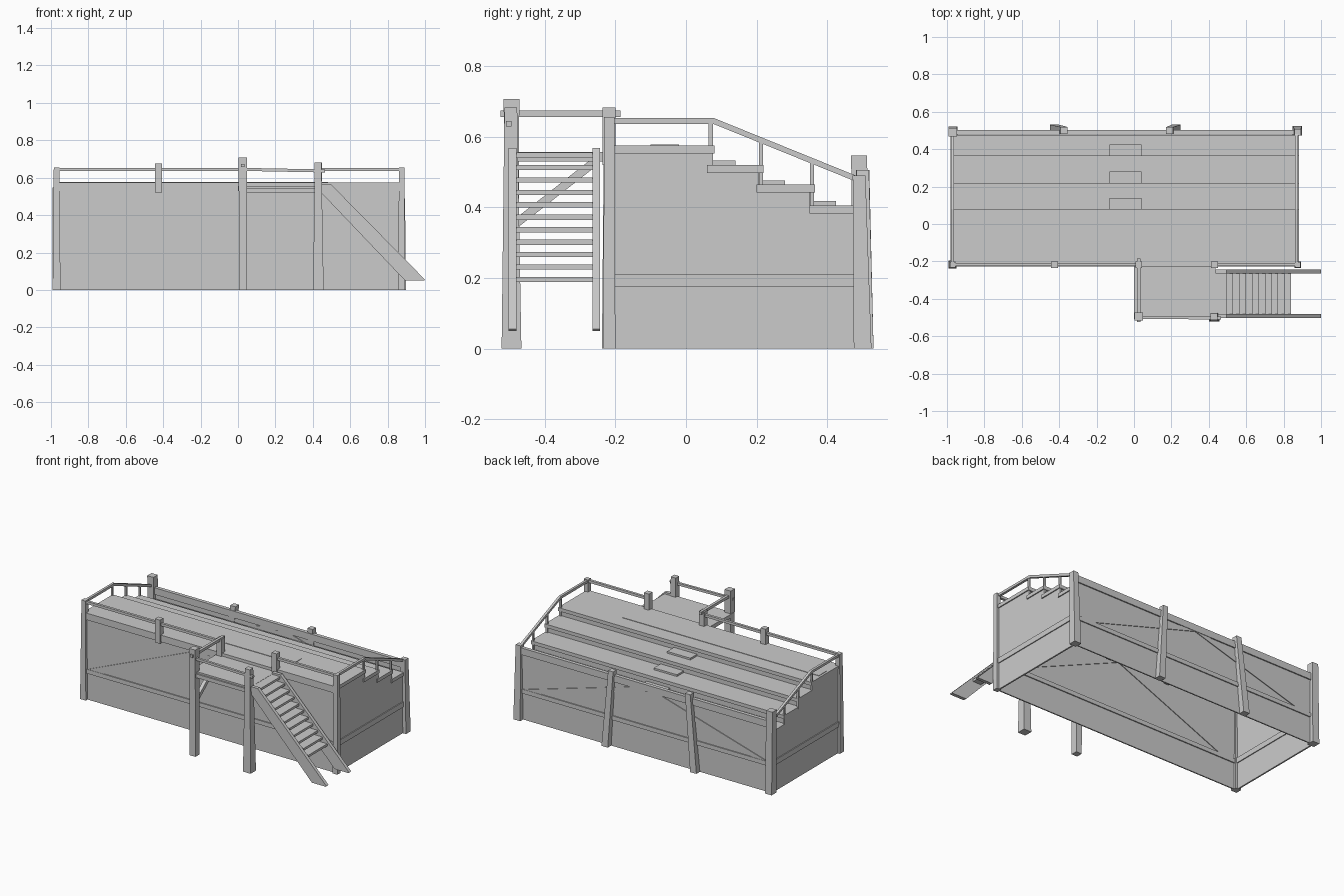
import bpy, bmesh
from mathutils import Vector

cube = bpy.data.objects.get("Cube")
if cube:
    bpy.data.objects.remove(cube)

grey = bpy.data.materials.new("weathered grey")
grey.use_nodes = True
colour = (0.6, 0.6, 0.6, 1)
grey.diffuse_color = colour
grey.node_tree.nodes["Principled BSDF"].inputs["Base Color"].default_value = colour


def loft(name, ring_a, ring_b):
    """Solid between two matching rings of points."""
    bm = bmesh.new()
    a = [bm.verts.new(p) for p in ring_a]
    b = [bm.verts.new(p) for p in ring_b]
    bm.faces.new(a)
    bm.faces.new(b[::-1])
    n = len(a)
    for i in range(n):
        bm.faces.new((a[i], b[i], b[(i + 1) % n], a[(i + 1) % n]))
    bmesh.ops.recalc_face_normals(bm, faces=bm.faces)
    mesh = bpy.data.meshes.new(name)
    bm.to_mesh(mesh)
    bm.free()
    mesh.materials.append(grey)
    obj = bpy.data.objects.new(name, mesh)
    bpy.context.collection.objects.link(obj)
    return obj


def square(x, y, z, w, d):
    return [(x + sx * w / 2, y + sy * d / 2, z)
            for sx, sy in ((-1, -1), (1, -1), (1, 1), (-1, 1))]


def post(name, bottom, top, bw, tw):
    return loft(name, square(*bottom, bw, bw), square(*top, tw, tw))


def box(name, x, y, z):
    c = ((x[0] + x[1]) / 2, (y[0] + y[1]) / 2)
    size = (x[1] - x[0], y[1] - y[0])
    return loft(name, square(*c, z[0], *size), square(*c, z[1], *size))


def prism_x(name, profile, x0, x1):
    return loft(name, [(x0, y, z) for y, z in profile], [(x1, y, z) for y, z in profile])


def prism_y(name, profile, y0, y1):
    return loft(name, [(x, y0, z) for x, z in profile], [(x, y1, z) for x, z in profile])


def beam(name, p, q, size):
    """Square bar between two points."""
    p, q = Vector(p), Vector(q)
    d = (q - p).normalized()
    u = d.cross(Vector((1, 0, 0) if abs(d.x) < 0.9 else (0, 1, 0))).normalized()
    v = d.cross(u)
    ring = [(u * a + v * b) * size / 2 for a, b in ((-1, -1), (1, -1), (1, 1), (-1, 1))]
    return loft(name, [p + r for r in ring], [q + r for r in ring])


LEFT, RIGHT = -0.97, 0.87
FRONT, BACK = -0.215, 0.49
# Tiers: front edge, back edge, top height
TIERS = [(-0.22, 0.08, 0.575), (0.06, 0.22, 0.52), (0.2, 0.365, 0.464), (0.35, 0.475, 0.405)]
THICK = 0.023

# Stepped seating boards, risers and half steps
for i, (y0, y1, top) in enumerate(TIERS):
    box(f"tier_board_{i}", (LEFT - 0.005, RIGHT + 0.012), (y0, y1), (top - THICK, top))
    if i < 3:
        box(f"riser_{i}", (LEFT, RIGHT), (y1 - 0.02, y1 - 0.012), (TIERS[i + 1][2] - 0.01, top - 0.005))
    if i > 0:
        start = TIERS[i - 1][1] - 0.01
        box(f"half_step_{i}", (-0.13, 0.04), (start, TIERS[i - 1][1] + 0.06), (top, top + 0.012))
box("deck_plank", (LEFT + 0.01, 0.48), (-0.1, -0.02), (0.575, 0.578))

# Stepped side walls, with cross beams
side = [(FRONT, 0), (BACK, 0), (BACK, TIERS[3][2] - THICK)]
for i in range(3, -1, -1):
    y0, y1, top = TIERS[i]
    if i < 3:
        side.append((y1 - 0.015, top - THICK))
    if i > 0:
        side.append((TIERS[i - 1][1] - 0.015, top - THICK))
side.append((FRONT, TIERS[0][2] - THICK))
for label, x in (("left_end", LEFT), ("right_end", RIGHT)):
    prism_x(f"{label}_wall", side, x - 0.005, x + 0.005)
    box(f"{label}_cross_beam", (x - 0.011, x + 0.011), (FRONT, BACK), (0.175, 0.21))

# Front and back walls with beams and diagonal braces
for label, y, top in (("front", FRONT, 0.57), ("back", BACK, 0.47)):
    box(f"{label}_wall", (LEFT, RIGHT), (y - 0.004, y + 0.004), (0, top))
    box(f"{label}_mid_beam", (LEFT, RIGHT), (y - 0.011, y + 0.011), (0.175, 0.203))
    box(f"{label}_top_beam", (LEFT, RIGHT), (y - 0.012, y + 0.012), (top - 0.04, top + 0.005))
    peak = top - 0.04
    for s, side_name in ((-1, "left"), (1, "right")):
        shape = [(-0.055 + s * dx, z) for dx, z in
                 ((0.89, 0.203), (0.775, 0.203), (0, peak), (0.11, peak))]
        prism_y(f"{label}_{side_name}_brace", shape, y - 0.009, y + 0.009)

# Corner posts
post("front_left_post", (-0.97, -0.217, 0), (-0.97, -0.217, 0.655), 0.042, 0.03)
post("front_right_post", (0.875, -0.217, 0), (0.875, -0.217, 0.655), 0.034, 0.03)
post("back_left_post", (-0.968, 0.497, 0), (-0.97, 0.49, 0.547), 0.05, 0.045)
post("back_right_post", (0.873, 0.5, 0), (0.875, 0.49, 0.49), 0.05, 0.036)

# Leaning back posts
post("back_post_a", (0.225, 0.508, 0), (0.19, 0.5, 0.505), 0.046, 0.036)
post("back_post_b", (-0.425, 0.508, 0), (-0.375, 0.5, 0.505), 0.046, 0.038)

# Short front posts and front rails
for i, (x, top) in enumerate(((-0.425, 0.677), (0.025, 0.67), (0.43, 0.682))):
    post(f"front_rail_post_{i}", (x, -0.218, 0.52), (x, -0.218, top), 0.036, 0.036)
for i, (x0, x1) in enumerate(((LEFT, 0.025), (0.43, RIGHT))):
    box(f"front_rail_{i}", (x0, x1), (-0.225, -0.208), (0.635, 0.652))

# Sloping side rails with uprights
rail = [(-0.21, 0.652), (0.08, 0.652), (0.48, 0.49), (0.48, 0.473), (0.077, 0.636), (-0.21, 0.636)]
for label, x in (("left_end", LEFT), ("right_end", RIGHT)):
    prism_x(f"{label}_rail", rail, x - 0.008, x + 0.008)
    for i, (y, z0, z1) in enumerate(((0.07, 0.5, 0.645), (0.212, 0.45, 0.588), (0.357, 0.39, 0.53))):
        post(f"{label}_upright_{i}", (x, y, z0), (x, y, z1), 0.012, 0.012)

# Entrance platform with posts, rails and brace
box("platform", (0, 0.435), (-0.495, -0.22), (0.53, 0.556))
box("platform_front_beam", (0.02, 0.43), (-0.505, -0.49), (0.52, 0.545))
post("platform_left_post", (0.028, -0.494, 0), (0.025, -0.494, 0.707), 0.042, 0.044)
post("platform_right_post", (0.43, -0.494, 0), (0.428, -0.496, 0.682), 0.056, 0.036)
box("platform_side_rail", (0.017, 0.035), (-0.525, -0.185), (0.656, 0.674))
beam("platform_front_rail", (0.0, -0.5, 0.645), (0.465, -0.502, 0.636), 0.016)
beam("platform_brace", (0.025, -0.48, 0.355), (0.025, -0.25, 0.535), 0.024)

# Staircase
stringer = [(0.435, 0.53), (0.435, 0.567), (0.495, 0.567), (1.0, 0.055), (0.995, 0.05), (0.893, 0.05)]
prism_y("stair_front_stringer", stringer, -0.502, -0.48)
prism_y("stair_back_stringer", stringer, -0.265, -0.243)
STEPS = 11
for i in range(STEPS):
    t = i / (STEPS - 1)
    x, z = 0.46 + 0.345 * t, 0.548 - 0.352 * t
    box(f"stair_tread_{i}", (x - 0.025, x + 0.035), (-0.482, -0.262), (z - 0.008, z + 0.007))
